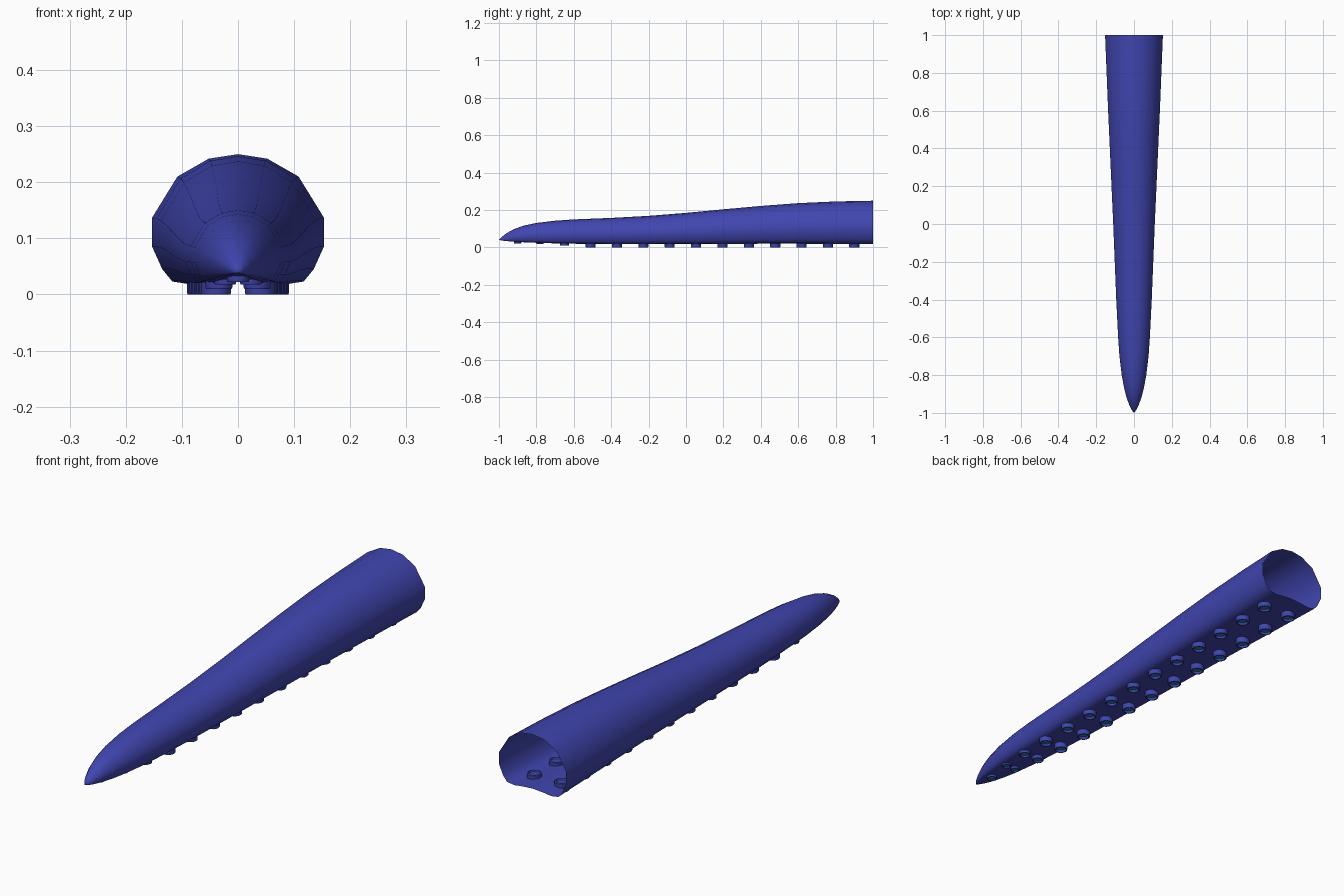
import bpy, bmesh, math

if "Cube" in bpy.data.objects:
    bpy.data.objects.remove(bpy.data.objects["Cube"])


def material(name, rgb):
    m = bpy.data.materials.new(name)
    m.diffuse_color = (*rgb, 1)
    m.use_nodes = True
    m.node_tree.nodes["Principled BSDF"].inputs["Base Color"].default_value = m.diffuse_color
    return m


blue = material("indigo_skin", (0.052, 0.060, 0.43))
teal = material("teal_cup", (0.015, 0.23, 0.38))


def finish(bm, name, mats):
    bmesh.ops.recalc_face_normals(bm, faces=bm.faces)
    mesh = bpy.data.meshes.new(name)
    bm.to_mesh(mesh)
    bm.free()
    obj = bpy.data.objects.new(name, mesh)
    bpy.context.collection.objects.link(obj)
    for m in mats:
        mesh.materials.append(m)
    bpy.ops.object.select_all(action='DESELECT')
    obj.select_set(True)
    bpy.context.view_layer.objects.active = obj
    return obj


# Tentacle stations: y, half width, bottom z, top z
stations = [
    (-0.985, 0.012, 0.037, 0.056), (-0.96, 0.024, 0.034, 0.076),
    (-0.92, 0.039, 0.031, 0.098), (-0.87, 0.052, 0.028, 0.116),
    (-0.80, 0.065, 0.025, 0.131), (-0.70, 0.077, 0.022, 0.143),
    (-0.60, 0.084, 0.020, 0.150), (-0.40, 0.094, 0.018, 0.158),
    (-0.20, 0.102, 0.018, 0.169), (0.0, 0.110, 0.018, 0.185),
    (0.20, 0.119, 0.019, 0.204), (0.40, 0.128, 0.020, 0.222),
    (0.60, 0.137, 0.020, 0.237), (0.80, 0.145, 0.019, 0.246),
    (1.0, 0.153, 0.018, 0.25)]

# Right half of the cross-section (read at the open end), then mirrored
half = [(0.052, 0.242), (0.108, 0.21), (0.153, 0.137), (0.153, 0.085),
        (0.135, 0.045), (0.117, 0.023), (0.085, 0.018), (0.045, 0.023)]
section = ([(0, 0.25)] + half + [(0, 0.026)] + [(-x, z) for x, z in reversed(half)])

bm = bmesh.new()
rings = []
for y, w, lo, hi in stations:
    rings.append([bm.verts.new((x / 0.153 * w, y, lo + (z - 0.018) / 0.232 * (hi - lo)))
                  for x, z in section])
n = len(section)
for a, b in zip(rings, rings[1:]):
    for i in range(n):
        j = (i + 1) % n
        bm.faces.new((a[i], a[j], b[j], b[i]))
tip = bm.verts.new((0, -1, 0.04))
for i in range(n):
    bm.faces.new((tip, rings[0][(i + 1) % n], rings[0][i]))
finish(bm, "tentacle", [blue])
bpy.ops.object.shade_smooth_by_angle(angle=math.radians(60))


# Sucker: lathed cup with a blue rim below and a teal floor in the hollow
def sucker(name, x, y, z, r, h, sides=14):
    profile = [(0.0, 0.85), (0.7, 0.85), (0.8, 1.0), (1.0, 0.95), (1.0, 0.08),
               (0.95, 0.0), (0.78, 0.0), (0.72, 0.25), (0.0, 0.27)]
    bm = bmesh.new()
    loops = []
    for pr, pz in profile:
        count = sides if pr else 1
        loops.append([bm.verts.new((x + r * pr * math.cos(math.tau * k / sides),
                                    y + r * pr * math.sin(math.tau * k / sides),
                                    z + h * pz)) for k in range(count)])
    for s, (a, b) in enumerate(zip(loops, loops[1:])):
        for k in range(sides):
            j = (k + 1) % sides
            ids = [a[k % len(a)], a[j % len(a)], b[j % len(b)], b[k % len(b)]]
            f = bm.faces.new(list(dict.fromkeys(ids)))
            f.material_index = 1 if s == 7 else 0
    finish(bm, name, [blue, teal])
    bpy.ops.object.shade_smooth_by_angle(angle=math.radians(40))


# Single sucker at the tip, small pairs, then regular pairs to the open end
sucker("tip_sucker", 0, -0.90, 0.022, 0.020, 0.018)
pairs = [(-0.78, 0.023, 0.018, 0.019, 0.022), (-0.65, 0.034, 0.010, 0.024, 0.03)]
for i in range(11):
    y = -0.51 + 0.141 * i
    pairs.append((y, 0.0477 + 0.0165 * y, 0.0, 0.0275 + 0.001 * y, 0.038))
for i, (y, x, z, r, h) in enumerate(pairs):
    for side, s in (("left", -1), ("right", 1)):
        sucker(f"sucker_{side}_{i + 1}", s * x, y, z, r, h)
